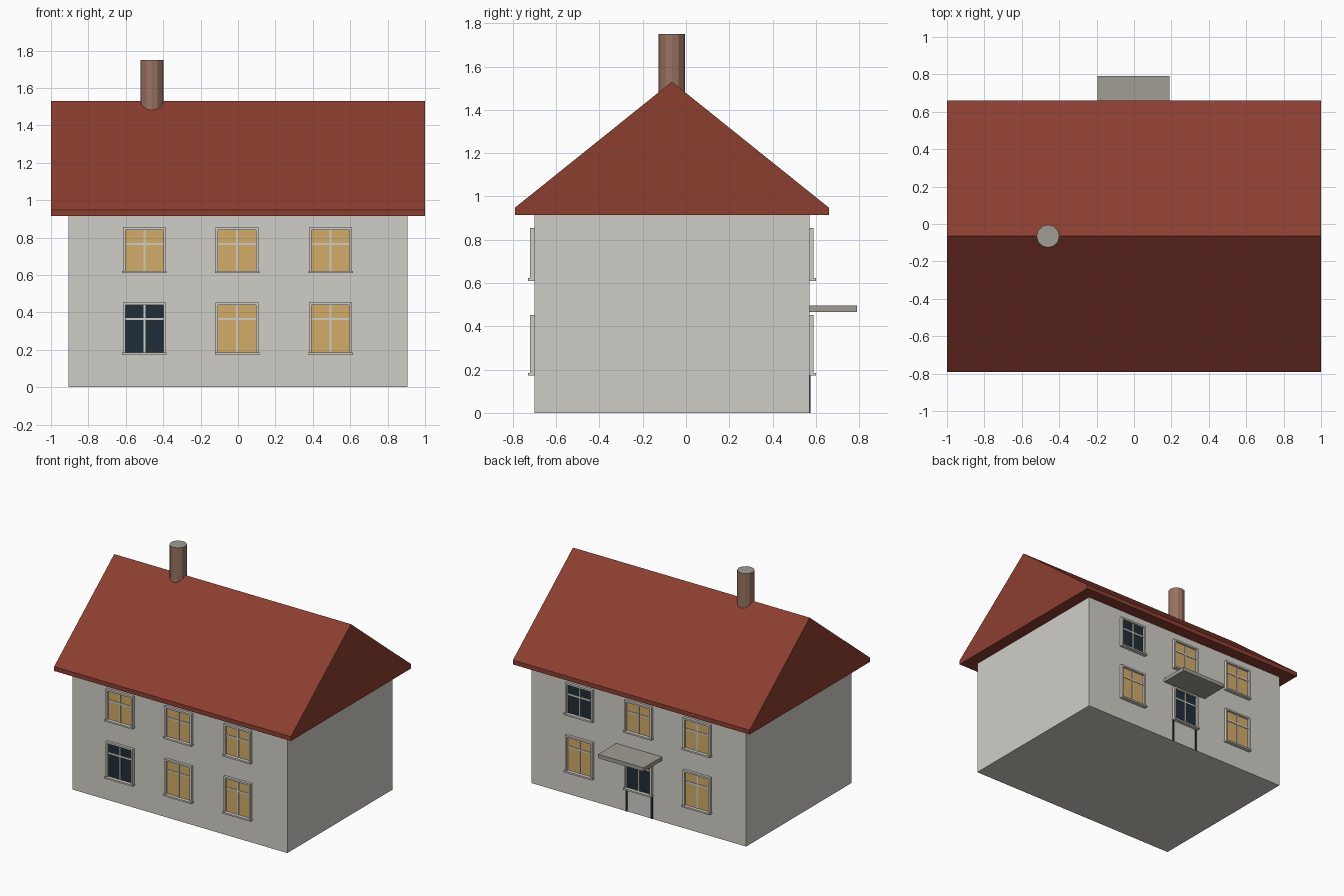
import bpy, bmesh, math

if "Cube" in bpy.data.objects:
    bpy.data.objects.remove(bpy.data.objects["Cube"])


def material(name, r, g, b):
    lin = [((c / 255 + 0.055) / 1.055) ** 2.4 for c in (r, g, b)]
    m = bpy.data.materials.new(name)
    m.diffuse_color = (*lin, 1)
    m.use_nodes = True
    m.node_tree.nodes["Principled BSDF"].inputs["Base Color"].default_value = m.diffuse_color
    return m


WALL = material("pale plaster", 208, 206, 199)
ROOF = material("red tile", 140, 62, 48)
STONE = material("grey stone", 160, 157, 148)
BRICK = material("brown brick", 152, 114, 98)
LIT = material("lit glass", 210, 172, 104)
DARK = material("dark glass", 33, 45, 55)


def finish(name, bm, *mats):
    bmesh.ops.recalc_face_normals(bm, faces=bm.faces[:])
    me = bpy.data.meshes.new(name)
    bm.to_mesh(me)
    bm.free()
    for m in mats:
        me.materials.append(m)
    ob = bpy.data.objects.new(name, me)
    bpy.context.collection.objects.link(ob)
    return ob


def add_box(bm, x0, x1, y0, y1, z0, z1):
    vs = bmesh.ops.create_cube(bm, size=1)["verts"]
    for v in vs:
        v.co = ((x0 + x1) / 2 + v.co.x * (x1 - x0),
                (y0 + y1) / 2 + v.co.y * (y1 - y0),
                (z0 + z1) / 2 + v.co.z * (z1 - z0))


def box(name, mat, *dims):
    bm = bmesh.new()
    add_box(bm, *dims)
    return finish(name, bm, mat)


FRONT, BACK, MID = -0.70, 0.57, -0.065

# Walls
box("walls", WALL, -0.907, 0.907, FRONT, BACK, 0, 0.92)

# Solid gable roof with a short vertical eave, extruded along x
bm = bmesh.new()
profile = [(-0.79, 0.915), (0.66, 0.915), (0.66, 0.948), (MID, 1.53), (-0.79, 0.948)]
face = bm.faces.new([bm.verts.new((-1, y, z)) for y, z in profile])
ext = bmesh.ops.extrude_face_region(bm, geom=[face])
for v in ext["geom"]:
    if isinstance(v, bmesh.types.BMVert):
        v.co.x = 1
finish("roof", bm, ROOF)

# Chimney: brick sides, stone top
bm = bmesh.new()
bmesh.ops.create_cone(bm, cap_ends=True, segments=12, radius1=0.061, radius2=0.061, depth=0.35)
for f in bm.faces:
    f.material_index = 1 if f.normal.z > 0.9 else 0
chimney = finish("chimney", bm, BRICK, STONE)
chimney.location = (-0.46, MID, 1.575)


def window(name, cx, z0, z1, wall, out, glass):
    """Framed window on a wall at y=wall, projecting toward out (+1/-1)."""
    def y(d):
        return wall + out * d
    h = 0.115
    bm = bmesh.new()
    # frame sides and top
    add_box(bm, cx - h, cx - h + 0.014, y(-0.01), y(0.02), z0, z1)
    add_box(bm, cx + h - 0.014, cx + h, y(-0.01), y(0.02), z0, z1)
    add_box(bm, cx - h + 0.014, cx + h - 0.014, y(-0.01), y(0.02), z1 - 0.013, z1)
    # sill
    add_box(bm, cx - h - 0.004, cx + h + 0.004, y(-0.01), y(0.03), z0 - 0.002, z0 + 0.01)
    # glazing bars
    bar = z1 - 0.088
    add_box(bm, cx - 0.005, cx + 0.005, y(0), y(0.009), z0, z1 - 0.01)
    add_box(bm, cx - h + 0.01, cx + h - 0.01, y(0), y(0.008), bar - 0.006, bar + 0.006)
    finish(name + "_frame", bm, WALL)
    box(name + "_glass", glass, cx - h + 0.01, cx + h - 0.01,
        y(-0.004), y(0.004), z0 + 0.005, z1 - 0.01)


# Windows on both long sides
for side, wall, out in (("front", FRONT, -1), ("back", BACK, 1)):
    for col, cx in enumerate((-0.5, -0.005, 0.495)):
        for row, (z0, z1) in (("lower", (0.175, 0.453)), ("upper", (0.612, 0.854))):
            dark = (side, row, col) in (("front", "lower", 0), ("back", "lower", 1),
                                        ("back", "upper", 2))
            window(f"{side}_{row}_window_{col + 1}", cx, z0, z1, wall, out,
                   DARK if dark else LIT)

# Door: dark gaps either side of the panel below the door window
for i, x in enumerate((-0.112, 0.102)):
    box(f"door_edge_{i + 1}", DARK, x - 0.008, x + 0.008, BACK - 0.004, BACK + 0.005, 0, 0.175)

# Canopy over the back door
box("door_canopy", STONE, -0.196, 0.19, BACK - 0.01, 0.79, 0.466, 0.495)
